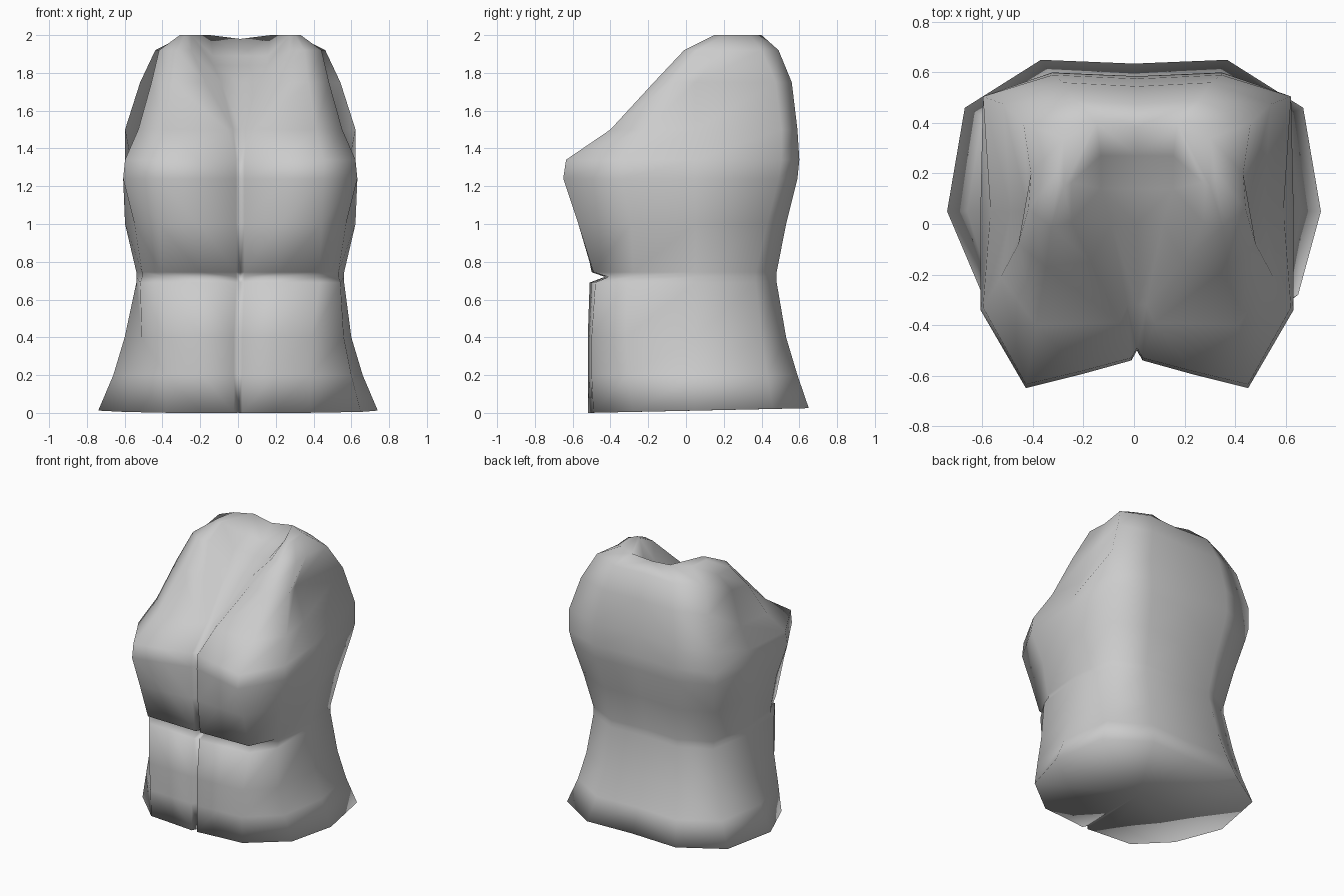
import bpy, bmesh

if "Cube" in bpy.data.objects:
    bpy.data.objects.remove(bpy.data.objects["Cube"])

fabric = bpy.data.materials.new("grey_fabric")
fabric.diffuse_color = (0.6, 0.6, 0.6, 1)
fabric.use_nodes = True
fabric.node_tree.nodes["Principled BSDF"].inputs["Base Color"].default_value = fabric.diffuse_color

# Half cross-sections from hem to shoulder:
# z, front centre y, front corner x y, front side x y, side x, back corner x y, back y
LEVELS = [
    (0.00, -.52, .38, -.49, .65, -.28, .74, .67, .46, .65),
    (0.20, -.52, .38, -.50, .60, -.31, .66, .60, .43, .59),
    (0.40, -.52, .39, -.50, .56, -.32, .60, .55, .40, .53),
    (0.69, -.51, .42, -.48, .53, -.31, .55, .50, .37, .48),
    (0.72, -.43, .40, -.41, .52, -.28, .55, .50, .37, .48),
    (0.745, -.50, .42, -.49, .52, -.28, .55, .50, .37, .48),
    (1.00, -.53, .43, -.57, .56, -.29, .61, .54, .43, .53),
    (1.24, -.54, .44, -.65, .62, -.34, .62, .59, .49, .59),
    (1.34, -.53, .44, -.635, .61, -.33, .58, .61, .505, .60),
    (1.50, -.32, .40, -.40, .54, -.21, .50, .61, .505, .59),
    (1.75, .00, .36, -.17, .47, -.08, .43, .53, .475, .56),
    (1.92, .14, .34, -.01, .43, .06, .42, .45, .40, .49),
    (2.00, .27, .29, .15, .31, .18, .32, .29, .34, .40),
]


def half_ring(z, yc, xf, yf, xa, ya, xs, xb, yb, yk):
    neck = z > 1.4
    slit = 0 if neck else 0.04                          # front opening
    xm = min((z - 1.35) * 0.46, 0.26) if neck else xf / 2   # neckline crease
    ym = yf + (yc - yf) * (0.12 if neck else 0.5)
    x1 = xm * 0.55 if neck else 0.022
    zc = {1.92: 1.84, 2.0: 1.89}.get(z, z)              # neck dip
    zk = z - 0.02 if z == 2.0 else z
    pts = [(0, yc + slit, zc), (x1, yc, zc), (xm, ym, z), (xf, yf, z),
           (xa, ya, z), (xs, 0.05 if z < 1.9 else 0.2, z), (xb, yb, z),
           (xb * 0.55, yk, z), (0, yk - 0.015, zk)]
    if z == 0:                                          # hem rises to the back
        pts = [(x, y, 0.025 * (y + 0.52) / 1.17) for x, y, _ in pts]
    return pts


# Garment body lofted through the sections
bm = bmesh.new()
rings = [[bm.verts.new(p) for p in half_ring(*lv)] for lv in LEVELS]
for a, b in zip(rings, rings[1:]):
    for i in range(8):
        bm.faces.new((a[i], a[i + 1], b[i + 1], b[i]))

# Closed neck
for ids in [(0, 1, 7, 8), (1, 2, 7), (2, 3, 7), (3, 4, 6, 7), (4, 5, 6)]:
    bm.faces.new([rings[-1][i] for i in ids])

# Closed hem
hub = bm.verts.new((0, 0.05, 0.012))
for i in range(8):
    bm.faces.new((rings[0][i + 1], rings[0][i], hub))

mesh = bpy.data.meshes.new("vest_body")
bm.to_mesh(mesh)
bm.free()
mesh.materials.append(fabric)
body = bpy.data.objects.new("vest_body", mesh)
bpy.context.collection.objects.link(body)

# Left half by mirroring
mirror = body.modifiers.new("mirror", 'MIRROR')
mirror.use_clip = True
mirror.merge_threshold = 0.001
bpy.context.view_layer.objects.active = body
body.select_set(True)
bpy.ops.object.modifier_apply(modifier=mirror.name)

# Slight lean of the chest and a narrower left hip
for v in body.data.vertices:
    if v.co.z > 0.6:
        v.co.x += 0.012
    elif v.co.x < -0.5 and v.co.y < -0.2:
        v.co.x += 0.05
bpy.ops.object.shade_smooth_by_angle(angle=3.1)
